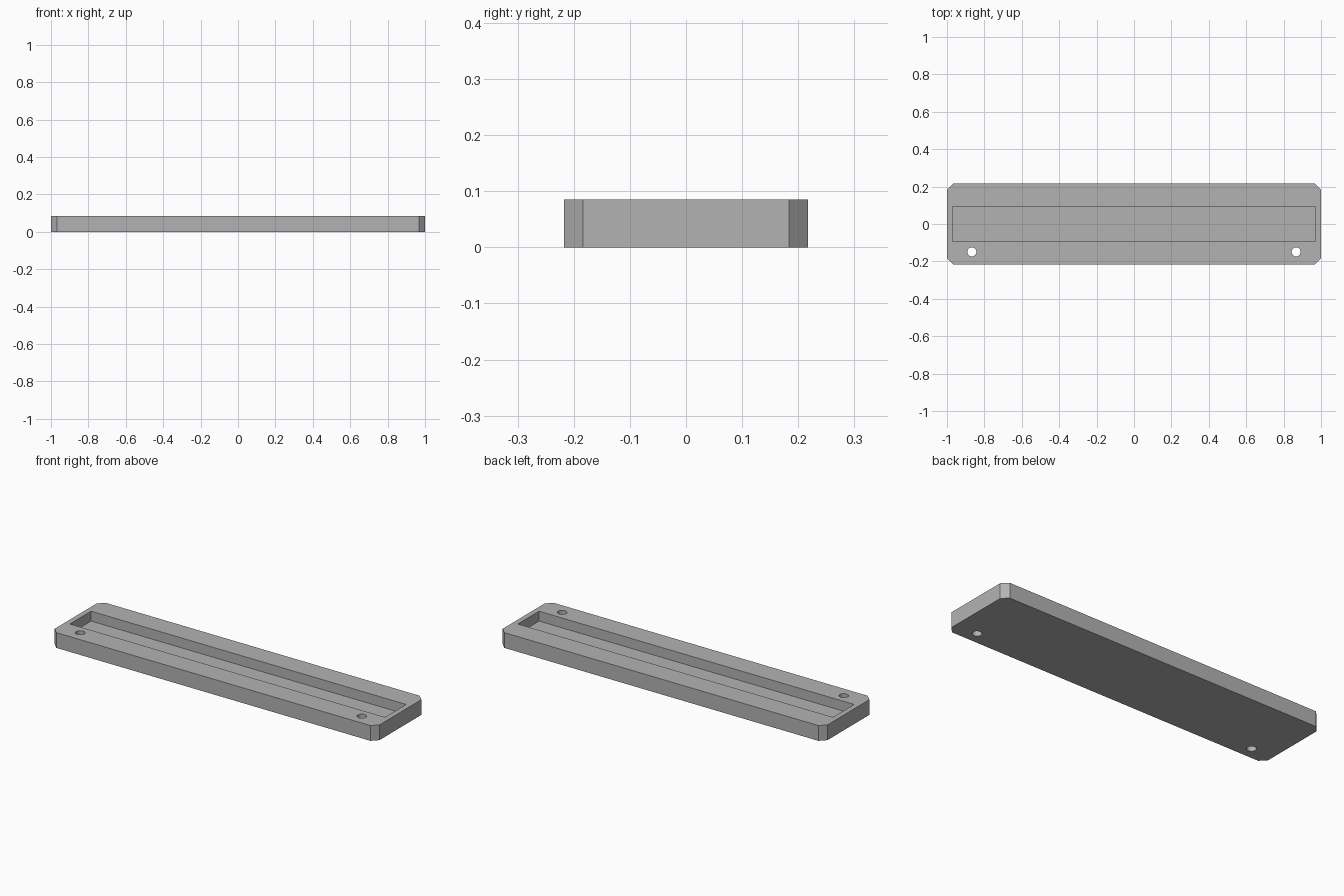
import bpy
import bmesh
from math import radians

LENGTH, WIDTH, HEIGHT = 2.0, 0.434, 0.085
CORNER = 0.033
POCKET = (1.94, 0.186)
FLOOR = 0.03
HOLE_X, HOLE_Y, HOLE_RADIUS = 0.867, -0.149, 0.024

default = bpy.data.objects.get("Cube")
if default:
    bpy.data.objects.remove(default, do_unlink=True)

grey = bpy.data.materials.new("grey")
grey.use_nodes = True
grey.diffuse_color = (0.45, 0.45, 0.45, 1)
grey.node_tree.nodes["Principled BSDF"].inputs["Base Color"].default_value = grey.diffuse_color


def add_box(name, size, bottom, top):
    bpy.ops.mesh.primitive_cube_add(size=1, location=(0, 0, (bottom + top) / 2))
    box = bpy.context.object
    box.name = name
    box.scale = (size[0], size[1], top - bottom)
    bpy.ops.object.transform_apply(location=True, rotation=False, scale=True)
    box.data.materials.append(grey)
    return box


def cut(body, cutter):
    cutter.hide_render = True
    mod = body.modifiers.new("cut", 'BOOLEAN')
    mod.operation = 'DIFFERENCE'
    mod.solver = 'EXACT'
    mod.object = cutter
    bpy.context.view_layer.objects.active = body
    bpy.ops.object.modifier_apply(modifier=mod.name)
    bpy.data.objects.remove(cutter, do_unlink=True)


# Plate with chamfered upright corners
tray = add_box("tray", (LENGTH, WIDTH), 0, HEIGHT)
bm = bmesh.new()
bm.from_mesh(tray.data)
uprights = [e for e in bm.edges
            if abs(e.verts[0].co.z - e.verts[1].co.z) > HEIGHT / 2]
bmesh.ops.bevel(bm, geom=uprights, offset=CORNER, offset_type='OFFSET',
                segments=1, affect='EDGES')
bm.to_mesh(tray.data)
bm.free()

# Long pocket open at the top
cut(tray, add_box("pocket_cutter", POCKET, FLOOR, HEIGHT + 0.1))

# Screw holes through the front rim
for side in (-1, 1):
    bpy.ops.mesh.primitive_cylinder_add(vertices=32, radius=HOLE_RADIUS, depth=0.4,
                                        location=(side * HOLE_X, HOLE_Y, HEIGHT / 2))
    hole = bpy.context.object
    hole.name = "hole_cutter"
    hole.data.materials.append(grey)
    cut(tray, hole)

# Smooth hole walls, sharp edges elsewhere
bpy.ops.object.select_all(action='DESELECT')
tray.select_set(True)
bpy.context.view_layer.objects.active = tray
bpy.ops.object.shade_smooth_by_angle(angle=radians(30))
